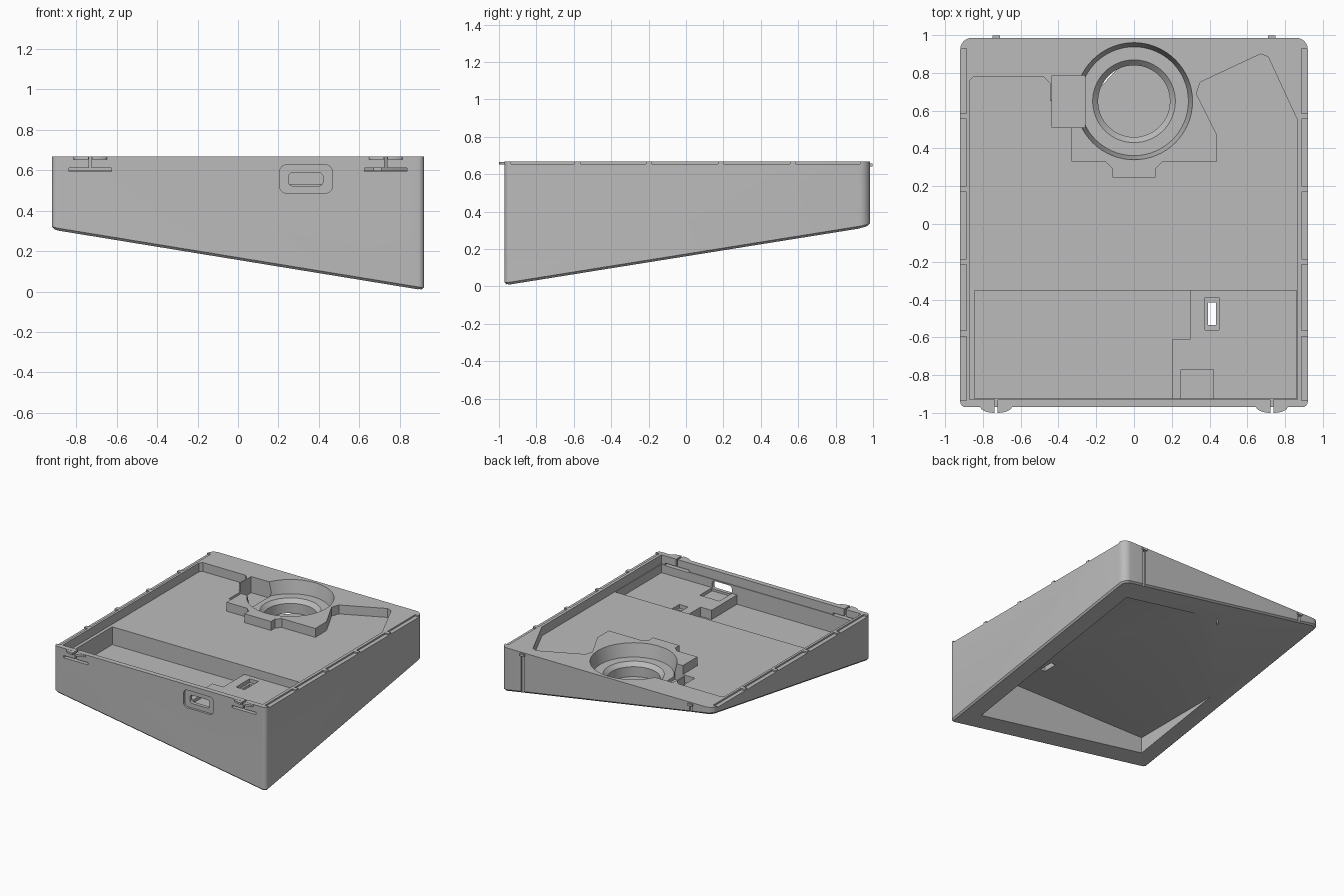
import bpy, bmesh, math
from mathutils import Matrix

if "Cube" in bpy.data.objects:
    bpy.data.objects.remove(bpy.data.objects["Cube"])

grey = bpy.data.materials.new("plain_grey")
grey.use_nodes = True
COLOR = (0.5, 0.5, 0.5, 1)
grey.diffuse_color = COLOR
grey.node_tree.nodes["Principled BSDF"].inputs["Base Color"].default_value = COLOR

TOP = 0.667


def underside(x, y):
    """Height of the doubly sloped base."""
    return 0.311 - 0.163 * x + 0.16 * y


def finish(name, bm):
    bmesh.ops.recalc_face_normals(bm, faces=bm.faces)
    mesh = bpy.data.meshes.new(name)
    bm.to_mesh(mesh)
    bm.free()
    mesh.materials.append(grey)
    obj = bpy.data.objects.new(name, mesh)
    bpy.context.collection.objects.link(obj)
    return obj


def prism(name, outline, low, high, along="Z"):
    """Extrude an outline along z, or along y for outlines drawn in x and z."""
    bm = bmesh.new()
    rings = []
    for w in (low, high):
        rings.append([bm.verts.new((u, v, w) if along == "Z" else (u, w, v))
                      for u, v in outline])
    bm.faces.new(rings[0])
    bm.faces.new(rings[1])
    for i in range(len(outline)):
        j = (i + 1) % len(outline)
        bm.faces.new((rings[0][i], rings[0][j], rings[1][j], rings[1][i]))
    return finish(name, bm)


def rect(x0, x1, y0, y1):
    return [(x0, y0), (x1, y0), (x1, y1), (x0, y1)]


def rounded(x0, x1, y0, y1, front, back, steps=6):
    """Rectangle with separate corner radii at the low and high ends."""
    points = []
    for cx, cy, r, start in ((x1 - back, y1 - back, back, 0), (x0 + back, y1 - back, back, 90),
                             (x0 + front, y0 + front, front, 180), (x1 - front, y0 + front, front, 270)):
        for i in range(steps + 1):
            a = math.radians(start + 90 * i / steps)
            points.append((cx + r * math.cos(a), cy + r * math.sin(a)))
    return points


def frustum(name, x, y, z0, z1, r0, r1):
    bm = bmesh.new()
    bmesh.ops.create_cone(bm, cap_ends=True, segments=64, radius1=r0, radius2=r1, depth=z1 - z0,
                          matrix=Matrix.Translation((x, y, (z0 + z1) / 2)))
    return finish(name, bm)


def cut(body, cutter):
    cutter.hide_render = True
    mod = body.modifiers.new("cut", "BOOLEAN")
    mod.operation, mod.solver, mod.object = "DIFFERENCE", "EXACT", cutter
    bpy.context.view_layer.objects.active = body
    bpy.ops.object.modifier_apply(modifier=mod.name)
    bpy.data.objects.remove(cutter)


# Wedge body with a sloped base and softened lower edge
body = prism("wedge_housing", rounded(-0.92, 0.92, -0.97, 0.985, 0.03, 0.06), 0, TOP)
bm = bmesh.new()
bm.from_mesh(body.data)
for v in bm.verts:
    if v.co.z < 0.1:
        v.co.z = underside(v.co.x, v.co.y)
base = min(bm.faces, key=lambda f: f.normal.z)
bmesh.ops.bevel(bm, geom=list(base.edges), offset=0.012, segments=1, affect="EDGES")
bm.to_mesh(body.data)
bm.free()

# Hollow below
cut(body, prism("lower_hollow", rect(-0.76, 0.75, -0.82, 0.81), -0.2, 0.43))

# Shallow tray that steps around the raised well surround
tray = [(-0.87, -0.93), (-0.87, 0.76), (-0.85, 0.78), (-0.48, 0.78), (-0.445, 0.745),
        (-0.445, 0.65), (-0.38, 0.65), (-0.38, 0.51), (-0.33, 0.51), (-0.33, 0.33),
        (-0.15, 0.33), (-0.115, 0.295), (-0.115, 0.245), (0.115, 0.245), (0.115, 0.295),
        (0.15, 0.33), (0.44, 0.33), (0.44, 0.47), (0.33, 0.69), (0.35, 0.75),
        (0.67, 0.9), (0.71, 0.885), (0.865, 0.55), (0.865, -0.93)]
cut(body, prism("tray_cut", tray, 0.597, 0.8))

# Deep front pocket, leaving a stepped platform at one end
cut(body, prism("pocket_cut", [(-0.845, -0.925), (-0.845, -0.352), (0.3, -0.352), (0.3, -0.61),
                               (0.205, -0.61), (0.205, -0.925)], 0.457, 0.7))
cut(body, prism("platform_cut", rect(0.2, 0.86, -0.925, -0.352), 0.53, 0.7))
cut(body, prism("platform_recess", rect(0.25, 0.42, -0.925, -0.77), 0.505, 0.7))
cut(body, prism("switch_recess", rect(0.375, 0.45, -0.56, -0.39), 0.5, 0.7))
cut(body, prism("switch_hole", rect(0.392, 0.434, -0.535, -0.415), 0.3, 0.7))

# Round stepped well and its side pocket
cut(body, prism("side_pocket", rect(-0.435, -0.26, 0.51, 0.785), 0.54, 0.7))
cut(body, frustum("well_top", 0, 0.65, 0.565, 0.69, 0.288, 0.315))
cut(body, frustum("well_taper", 0, 0.65, 0.535, 0.568, 0.19, 0.222))
cut(body, frustum("well_bottom", 0, 0.65, 0.457, 0.54, 0.19, 0.19))

# Front port: shallow surround and through slot
cut(body, prism("port_surround", rounded(0.207, 0.465, 0.487, 0.625, 0.03, 0.03), -1.1, -0.953, "Y"))
cut(body, prism("port_slot", rounded(0.25, 0.42, 0.522, 0.587, 0.02, 0.02), -1.1, -0.9, "Y"))

# Side rebates, broken by small ribs
stops = [-0.95, -0.58, -0.2, 0.185, 0.57, 0.945]
for side in (-1, 1):
    x0, x1 = sorted((side * 0.888, side * 1.0))
    for a, b in zip(stops, stops[1:]):
        cut(body, prism("rebate", rect(x0, x1, a + 0.015, b - 0.015), 0.655, 0.8))

# Latch slots at the front, grooves at the back
for x in (-0.73, 0.73):
    cut(body, prism("latch_slot", rect(x - 0.105, x + 0.105, 0.593, 0.61), -1.1, -0.9, "Y"))
    cut(body, prism("latch_split", rect(x - 0.007, x + 0.007, 0.605, 0.8), -1.1, -0.9, "Y"))
    cut(body, prism("back_groove", rect(x - 0.012, x + 0.012, 0.1, 0.64), 0.972, 1.1, "Y"))

# Latch tabs: split half discs in front, small pegs behind
for label, x in (("right", -0.73), ("left", 0.73)):
    for s in (-1, 1):
        arc = [(x + s * 0.008, -0.96)]
        for i in range(7):
            t = i / 6
            arc.append((x + s * (0.008 + 0.077 * math.sin(t * math.pi / 2)),
                        -0.965 - 0.035 * math.cos(t * math.pi / 2)))
        arc.append((x + s * 0.085, -0.96))
        prism(f"{label}_latch_tab_{'outer' if s * x > 0 else 'inner'}", arc, 0.651, 0.666)
    prism(f"{label}_back_peg", rect(x - 0.02, x + 0.02, 0.97, 0.997), 0.64, 0.658)

# Smooth the round corners and the well, keep the rest crisp
bpy.ops.object.select_all(action="DESELECT")
body.select_set(True)
bpy.context.view_layer.objects.active = body
bpy.ops.object.shade_smooth_by_angle(angle=math.radians(25))
